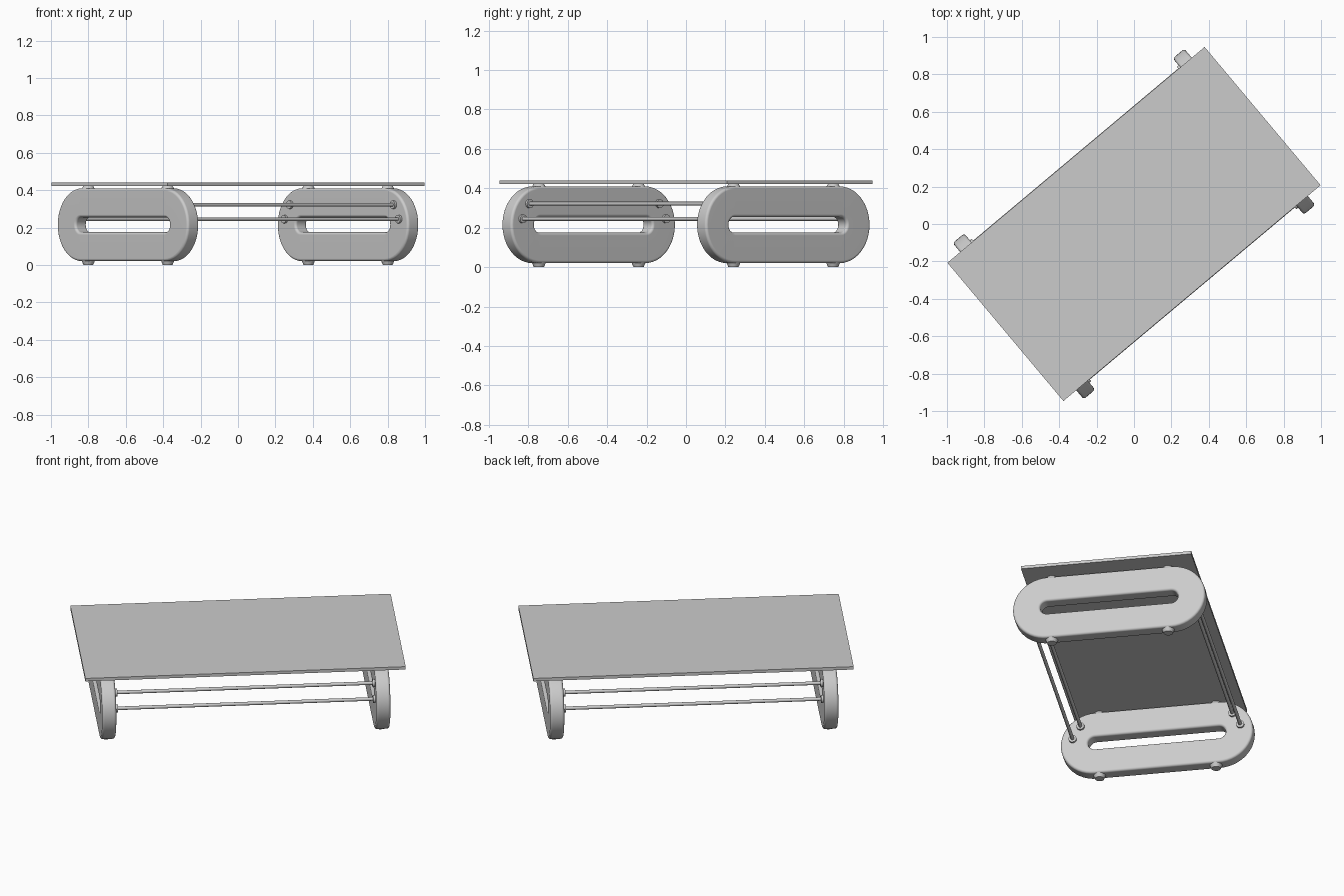
import bpy, bmesh
from math import sin, cos, pi, radians
from mathutils import Matrix, Vector

if "Cube" in bpy.data.objects:
    bpy.data.objects.remove(bpy.data.objects["Cube"])

TURN = Matrix.Rotation(radians(40), 4, 'Z')   # whole table stands turned on its base
LEG_X, THICK, LEG_Z = 0.768, 0.08, 0.215
STRAIGHT, OUTER, INNER, ROUND = 0.35, 0.195, 0.04, 0.014

grey = bpy.data.materials.new("light grey")
grey.use_nodes = True
grey.diffuse_color = (0.6, 0.6, 0.6, 1)
grey.node_tree.nodes["Principled BSDF"].inputs["Base Color"].default_value = (0.6, 0.6, 0.6, 1)


def finish(name, bm, smooth=True):
    """Turn the mesh into place and make it an object."""
    bmesh.ops.recalc_face_normals(bm, faces=bm.faces)
    bm.transform(TURN)
    mesh = bpy.data.meshes.new(name)
    bm.to_mesh(mesh)
    bm.free()
    mesh.materials.append(grey)
    obj = bpy.data.objects.new(name, mesh)
    bpy.context.collection.objects.link(obj)
    if smooth:
        bpy.ops.object.select_all(action='DESELECT')
        obj.select_set(True)
        bpy.context.view_layer.objects.active = obj
        bpy.ops.object.shade_smooth_by_angle(angle=radians(35))
        weighted = obj.modifiers.new("Weighted", 'WEIGHTED_NORMAL')
        weighted.keep_sharp = True
    return obj


def cone(bm, centre, r1, r2, depth, along_x=False):
    spin = Matrix.Rotation(pi / 2, 4, 'Y') if along_x else Matrix()
    bmesh.ops.create_cone(bm, cap_ends=True, segments=24, radius1=r1, radius2=r2,
                          depth=depth, matrix=Matrix.Translation(centre) @ spin)


def leg(name, x):
    """Rounded rectangular section swept round a stadium path, leaving a slot."""
    section = []
    corners = [(OUTER, 1, 1), (INNER, -1, 1), (INNER, -1, -1), (OUTER, 1, -1)]
    for quarter, (r, sr, sx) in enumerate(corners):
        for k in range(5):
            a = (quarter + k / 4) * pi / 2
            section.append((r - sr * ROUND + ROUND * cos(a),
                            sx * (THICK / 2 - ROUND) + ROUND * sin(a)))
    path = []
    for side in (0, 1):
        for k in range(25):
            path.append((-pi / 2 + side * pi + k * pi / 24, STRAIGHT * (1 - 2 * side)))
    bm = bmesh.new()
    rings = [[bm.verts.new((x + dx, y + r * cos(a), LEG_Z + r * sin(a)))
              for r, dx in section] for a, y in path]
    n = len(section)
    for i, ring in enumerate(rings):
        after = rings[(i + 1) % len(rings)]
        for j in range(n):
            k = (j + 1) % n
            bm.faces.new((ring[j], ring[k], after[k], after[j]))
    finish(name, bm)


# Table top
bm = bmesh.new()
bmesh.ops.create_cube(bm, size=1, matrix=Matrix.Translation((0, 0, 0.431))
                      @ Matrix.Diagonal((1.795, 0.965, 0.018, 1)))
finish("table_top", bm, smooth=False)

for side, sx in (("left", 1), ("right", -1)):
    leg(side + "_leg", sx * LEG_X)
    # Feet below and pads under the top
    for end, sy in (("back", 1), ("front", -1)):
        bm = bmesh.new()
        cone(bm, Vector((sx * LEG_X, sy * 0.33, 0.012)), 0.026, 0.036, 0.024)
        finish(f"{side}_{end}_foot", bm)
        bm = bmesh.new()
        cone(bm, Vector((sx * LEG_X, sy * 0.33, 0.414)), 0.036, 0.026, 0.018)
        finish(f"{side}_{end}_pad", bm)

# Tie rods between the legs, with a collar at each end
INSIDE = LEG_X - THICK / 2
for end, sy in (("back", 1), ("front", -1)):
    for level, y, z in (("upper", 0.43, 0.322), ("lower", 0.475, 0.245)):
        bm = bmesh.new()
        cone(bm, Vector((0, sy * y, z)), 0.01, 0.01, 2 * INSIDE + 0.02, True)
        for sx in (1, -1):
            cone(bm, Vector((sx * (INSIDE - 0.005), sy * y, z)), 0.022, 0.022, 0.016, True)
        finish(f"{end}_{level}_rod", bm)
